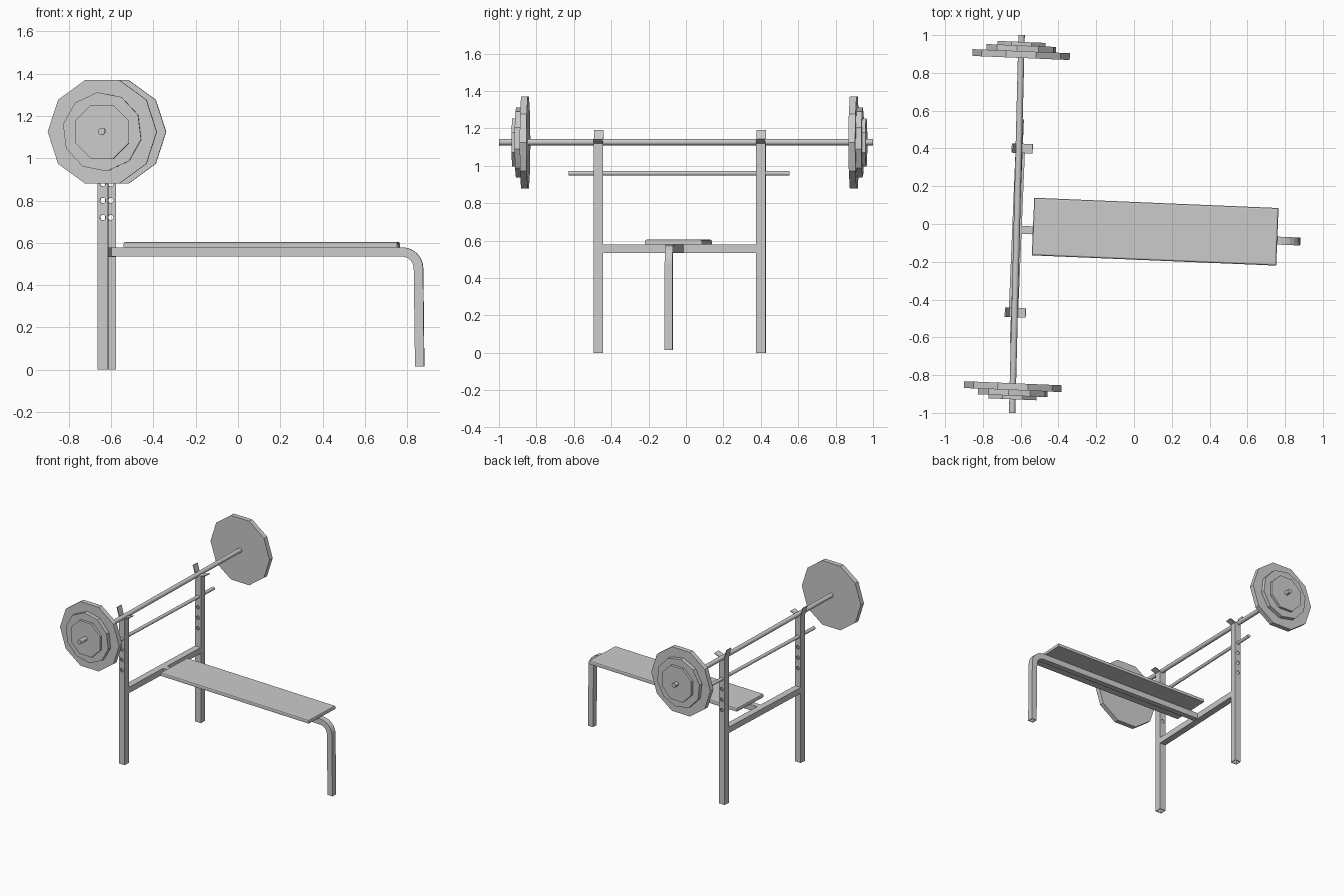
import bpy, bmesh, math
from mathutils import Matrix, Vector

cube = bpy.data.objects.get("Cube")
if cube:
    bpy.data.objects.remove(cube, do_unlink=True)

steel = bpy.data.materials.new("light_grey")
steel.use_nodes = True
GREY = (0.6, 0.6, 0.6, 1)
steel.diffuse_color = GREY
steel.node_tree.nodes["Principled BSDF"].inputs["Base Color"].default_value = GREY

# The whole bench is turned slightly; its origin lies midway between the posts
TURN = Matrix.Rotation(math.radians(-2.4), 4, 'Z')
FRAME = Matrix.Translation((-0.62, -0.034, 0)) @ TURN
TUBE = 0.05
POST_Y = 0.435
POST_TOP = 1.12
PIN_Z = 0.96


def finish(name, bm, matrix):
    bm.transform(matrix)
    bmesh.ops.recalc_face_normals(bm, faces=bm.faces)
    mesh = bpy.data.meshes.new(name)
    bm.to_mesh(mesh)
    bm.free()
    mesh.materials.append(steel)
    obj = bpy.data.objects.new(name, mesh)
    bpy.context.collection.objects.link(obj)
    return obj


def box(size, centre):
    bm = bmesh.new()
    m = Matrix.Translation(centre) @ Matrix.Diagonal((*size, 1))
    bmesh.ops.create_cube(bm, size=1, matrix=m)
    return bm


def hollow_bottom(bm, depth, wall=0.006):
    """Open the lowest face into a tube end."""
    face = min(bm.faces, key=lambda f: f.calc_center_median().z)
    bmesh.ops.inset_region(bm, faces=[face], thickness=wall)
    inner = bmesh.ops.extrude_discrete_faces(bm, faces=[face])["faces"]
    bmesh.ops.translate(bm, verts=inner[0].verts, vec=(0, 0, depth))


def extrude_profile(points, y, width):
    """Side profile in x and z, made solid across y."""
    bm = bmesh.new()
    face = bm.faces.new([bm.verts.new((x, y - width / 2, z)) for x, z in points])
    out = bmesh.ops.extrude_face_region(bm, geom=[face])["geom"]
    verts = [v for v in out if isinstance(v, bmesh.types.BMVert)]
    bmesh.ops.translate(bm, verts=verts, vec=(0, width, 0))
    return bm


def add_rod(bm, start, end, radius, sides, spin=0.0):
    """Prism between two points; spin turns its corners."""
    a, b = Vector(start), Vector(end)
    m = (Matrix.Translation((a + b) / 2)
         @ (b - a).to_track_quat('Z', 'Y').to_matrix().to_4x4()
         @ Matrix.Rotation(spin, 4, 'Z'))
    bmesh.ops.create_cone(bm, cap_ends=True, segments=sides, radius1=radius,
                          radius2=radius, depth=(b - a).length, matrix=m)


def rod(name, start, end, radius, sides, matrix, spin=0.0, smooth=False):
    bm = bmesh.new()
    add_rod(bm, start, end, radius, sides, spin)
    for f in bm.faces:
        f.smooth = smooth and len(f.verts) == 4
    return finish(name, bm, matrix)


for side, y in (("right", -POST_Y), ("left", POST_Y)):
    # Upright tube with a row of pin holes
    bm = box((TUBE, TUBE, POST_TOP), (0, y, POST_TOP / 2))
    hollow_bottom(bm, POST_TOP - 0.02)
    post = finish(side + "_upright", bm, FRAME)
    bm = bmesh.new()
    for i in range(4):
        z = PIN_Z - 0.08 * i
        add_rod(bm, (0, y - TUBE, z), (0, y + TUBE, z), 0.0135, 12)
    cutter = finish("hole_cutter", bm, FRAME)
    cutter.hide_render = True
    mod = post.modifiers.new("pin_holes", 'BOOLEAN')
    mod.operation = 'DIFFERENCE'
    mod.solver = 'EXACT'
    mod.object = cutter
    bpy.context.view_layer.objects.active = post
    bpy.ops.object.modifier_apply(modifier=mod.name)
    bpy.data.objects.remove(cutter, do_unlink=True)

    # Bent cradle: leaning back flap, seat and shallow front lip
    path = [(-0.046, 1.19), (-0.025, POST_TOP), (0.025, POST_TOP), (0.066, 1.135)]
    upper = [(-0.040, 1.192), (-0.021, 1.126), (0.024, 1.126), (0.064, 1.141)]
    finish(side + "_bar_cradle",
           extrude_profile(path + upper[::-1], y, TUBE), FRAME)

# Cross member between the uprights
finish("cross_member",
       box((TUBE, 2 * POST_Y - TUBE, 0.045), (0, 0, 0.556)), FRAME)

# Safety pin through the top holes
rod("safety_pin", (0, -0.595, PIN_Z), (0, 0.588, PIN_Z), 0.0125, 12, FRAME, smooth=True)

# Bench beam that bends down into the front leg
CX, CZ = 1.397, 0.479
arc = [math.radians(90 - 15 * i) for i in range(7)]
outer = [(CX + 0.1 * math.cos(a), CZ + 0.1 * math.sin(a)) for a in arc]
inner = [(CX + 0.056 * math.cos(a), CZ + 0.056 * math.sin(a)) for a in arc]
profile = ([(0.025, CZ + 0.1)] + outer + [(1.502, 0.015), (1.459, 0.015)]
           + inner[::-1] + [(0.025, CZ + 0.056)])
bm = extrude_profile(profile, 0.004, 0.042)
hollow_bottom(bm, 0.3)
finish("beam_and_leg", bm, FRAME)

# Padded board with softened top edges
bm = box((1.295, 0.305, 0.026), (0.732, 0.024, 0.592))
top_edges = [e for e in bm.edges if all(v.co.z > 0.6 for v in e.verts)]
bmesh.ops.bevel(bm, geom=top_edges, offset=0.009, segments=2, profile=0.5,
                affect='EDGES')
finish("bench_pad", bm, FRAME)

# Barbell
BAR_Z = 1.127
SLOPE = 0.025


def bar_x(y):
    return -0.62 + SLOPE * y


rod("barbell_bar", (bar_x(-1), -1, BAR_Z), (bar_x(1), 1, BAR_Z), 0.017, 12,
    Matrix.Identity(4), smooth=True)

# Three faceted plates at each end: thickness, radius, sides, first corner angle
PLATES = (("large", 0.036, 0.258, 10, 90),
          ("medium", 0.030, 0.188, 10, 79),
          ("small", 0.019, 0.138, 8, 67.5))
for side, sign, start in (("right", -1, 0.843), ("left", 1, 0.879)):
    y = start
    for name, thick, radius, sides, corner in PLATES:
        mid = sign * (y + thick / 2)
        bm = bmesh.new()
        bmesh.ops.create_cone(bm, cap_ends=True, segments=sides, radius1=radius,
                              radius2=radius, depth=thick,
                              matrix=Matrix.Rotation(math.radians(90), 4, 'X')
                              @ Matrix.Rotation(math.radians(corner - 90), 4, 'Z')
                              @ Matrix.Rotation(math.radians(90), 4, 'Z'))
        place = Matrix.Translation((bar_x(mid), mid, BAR_Z - 0.002)) @ TURN
        finish(f"{side}_{name}_plate", bm, place)
        y += thick
